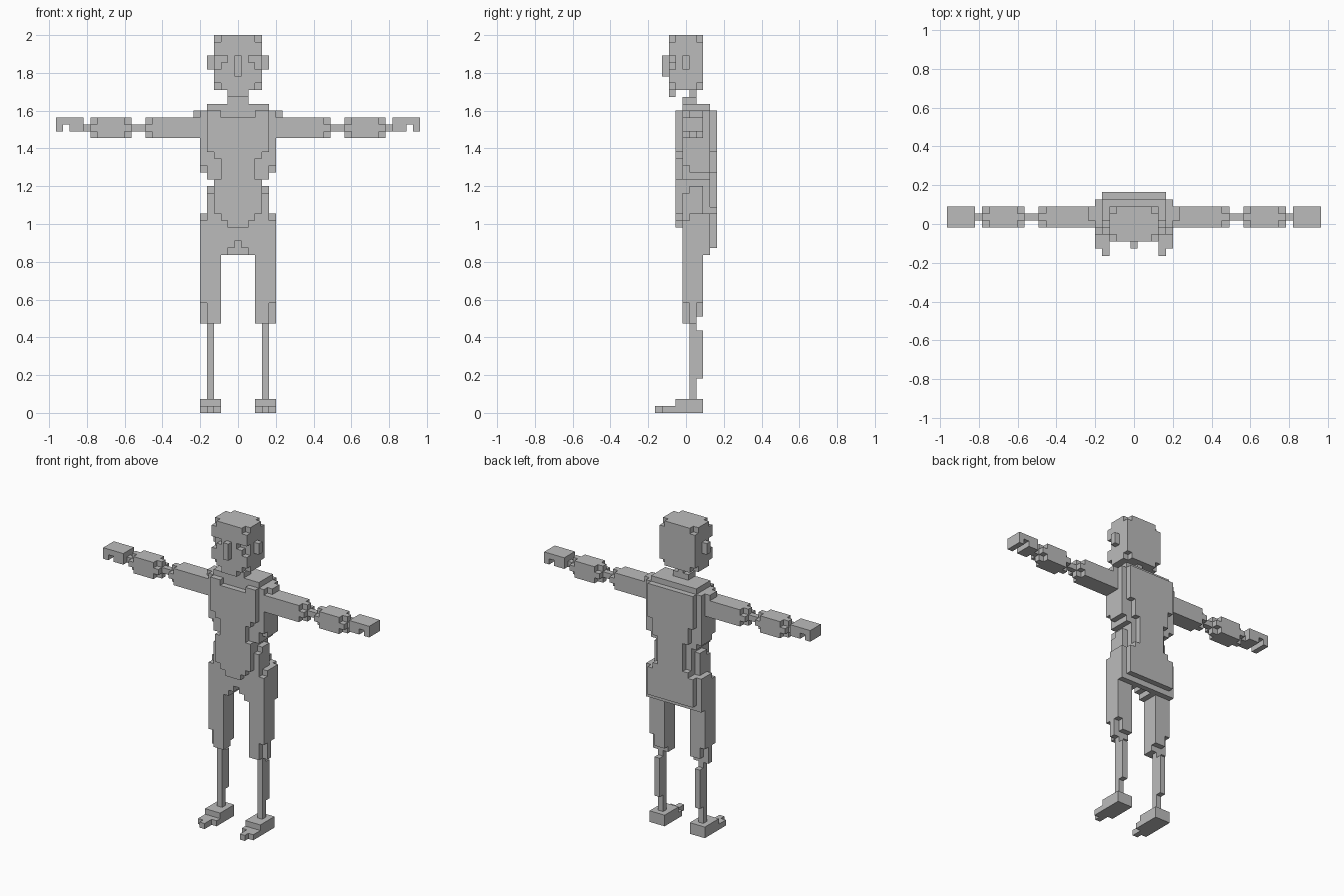
import bpy, bmesh, math
from mathutils import Vector

if "Cube" in bpy.data.objects:
    bpy.data.objects.remove(bpy.data.objects["Cube"])

V = 2 / 55  # edge of one cube cell
grey = bpy.data.materials.new("plain grey")
grey.diffuse_color = (0.5, 0.5, 0.5, 1)
grey.use_nodes = True
grey.node_tree.nodes["Principled BSDF"].inputs["Base Color"].default_value = grey.diffuse_color


def block(x0, x1, y0, y1, z0, z1):
    """Cells of a box; x and y limits are inclusive, z1 is the top edge."""
    return {(x, y, z) for x in range(x0, x1 + 1)
            for y in range(y0, y1 + 1) for z in range(z0, z1)}


def wide(w, y0, y1, z0, z1):
    return block(-w, w, y0, y1, z0, z1)


def both(cells):
    return cells | {(-x, y, z) for x, y, z in cells}


def corners(x0, x1, y0, y1, z0, z1):
    return {(x, y, z) for x in (x0, x1) for y in (y0, y1) for z in (z0, z1 - 1)}


def build(name, cells):
    """Skin the outside of a set of cells and merge flat areas."""
    bm = bmesh.new()
    cache = {}

    def vert(p):
        key = tuple(round(c * 2) for c in p)
        if key not in cache:
            cache[key] = bm.verts.new(p * V)
        return cache[key]

    for c in sorted(cells):
        for axis in range(3):
            for s in (-1, 1):
                n = list(c)
                n[axis] += s
                if tuple(n) in cells:
                    continue
                d, u, w = Vector(), Vector(), Vector()
                d[axis], u[(axis + 1) % 3], w[(axis + 2) % 3] = s / 2, .5, .5
                mid = Vector((c[0], c[1], c[2] + .5)) + d
                ring = [mid - u - w, mid + u - w, mid + u + w, mid - u + w]
                if s < 0:
                    ring.reverse()
                bm.faces.new([vert(p) for p in ring])
    bmesh.ops.dissolve_limit(bm, angle_limit=math.radians(1),
                             verts=bm.verts[:], edges=bm.edges[:])
    me = bpy.data.meshes.new(name)
    bm.to_mesh(me)
    bm.free()
    me.materials.append(grey)
    ob = bpy.data.objects.new(name, me)
    bpy.context.collection.objects.link(ob)


# head: trimmed cube with eye sockets, nose, ears and chin
head = wide(3, -2, 2, 47, 55) - corners(-3, 3, -2, 2, 47, 55)
head -= both(block(2, 3, -2, -2, 51, 52) | block(3, 3, -2, -2, 50, 51))
head |= wide(0, -3, -3, 49, 52) | wide(1, -2, -2, 46, 47)
head |= both(block(4, 4, 0, 0, 50, 52))
build("head", head)

# neck and collar
build("neck", wide(0, 1, 1, 45, 47) | wide(1, 0, 1, 45, 46))

# torso: core, front plate and back plate, each narrowing at the waist
torso = wide(4, 0, 3, 44, 45)
for w, y0, y1, z0, z1 in (
        (5, 0, 3, 36, 44), (5, 1, 3, 35, 36), (4, 0, 3, 34, 36),
        (3, 0, 3, 32, 34), (4, 1, 2, 32, 33), (4, 0, 2, 29, 32), (3, 3, 3, 29, 32)):
    torso |= wide(w, y0, y1, z0, z1)
for w, z0, z1 in ((4, 38, 44), (3, 37, 38), (2, 34, 37), (3, 29, 34), (2, 28, 29), (1, 27, 28)):
    torso |= wide(w, -1, -1, z0, z1)
torso -= wide(2, -1, -1, 43, 44)
for w, z0, z1 in ((4, 38, 44), (3, 35, 38), (2, 30, 35), (3, 29, 30)):
    torso |= wide(w, 4, 4, z0, z1)
torso |= both(block(6, 6, 1, 2, 43, 44))
build("torso", torso)

# hips with arched crotch and rear flap
hips = wide(5, 0, 2, 23, 28) | wide(5, 1, 2, 28, 29) | wide(4, 0, 0, 28, 29)
hips -= wide(1, 0, 2, 23, 24) | wide(0, 0, 2, 24, 25)
hips |= wide(5, 3, 3, 23, 29) | wide(4, 4, 4, 24, 29)
build("hips", hips)

for side, s in (("left", 1), ("right", -1)):
    def limb(name, cells):
        build(side + "_" + name, {(x * s, y, z) for x, y, z in cells})

    # arm sections joined by thin rods
    limb("upper_arm", block(6, 13, 0, 2, 40, 43) - corners(13, 13, 0, 2, 40, 43))
    limb("elbow", block(14, 15, 1, 1, 41, 42))
    limb("forearm", block(16, 21, 0, 2, 40, 43) - corners(16, 21, 0, 2, 40, 43))
    limb("wrist", block(22, 22, 1, 1, 41, 42))
    limb("hand", block(23, 26, 0, 2, 41, 43) - block(25, 25, 0, 2, 41, 42))

    # thigh with trimmed outer edges at the knee
    thigh = block(3, 5, 0, 2, 13, 23)
    thigh -= block(5, 5, 0, 0, 13, 16) | block(5, 5, 2, 2, 13, 16)
    thigh -= block(3, 5, 2, 2, 13, 14)
    limb("thigh", thigh)

    # shin with calf
    limb("shin", block(4, 4, 1, 1, 2, 13) | block(4, 4, 2, 2, 5, 12))

    # stepped foot
    limb("foot", block(3, 5, -2, 2, 0, 1) | block(4, 5, -3, -3, 0, 1)
         | block(4, 4, -4, -4, 0, 1) | block(3, 5, -1, 2, 1, 2))
